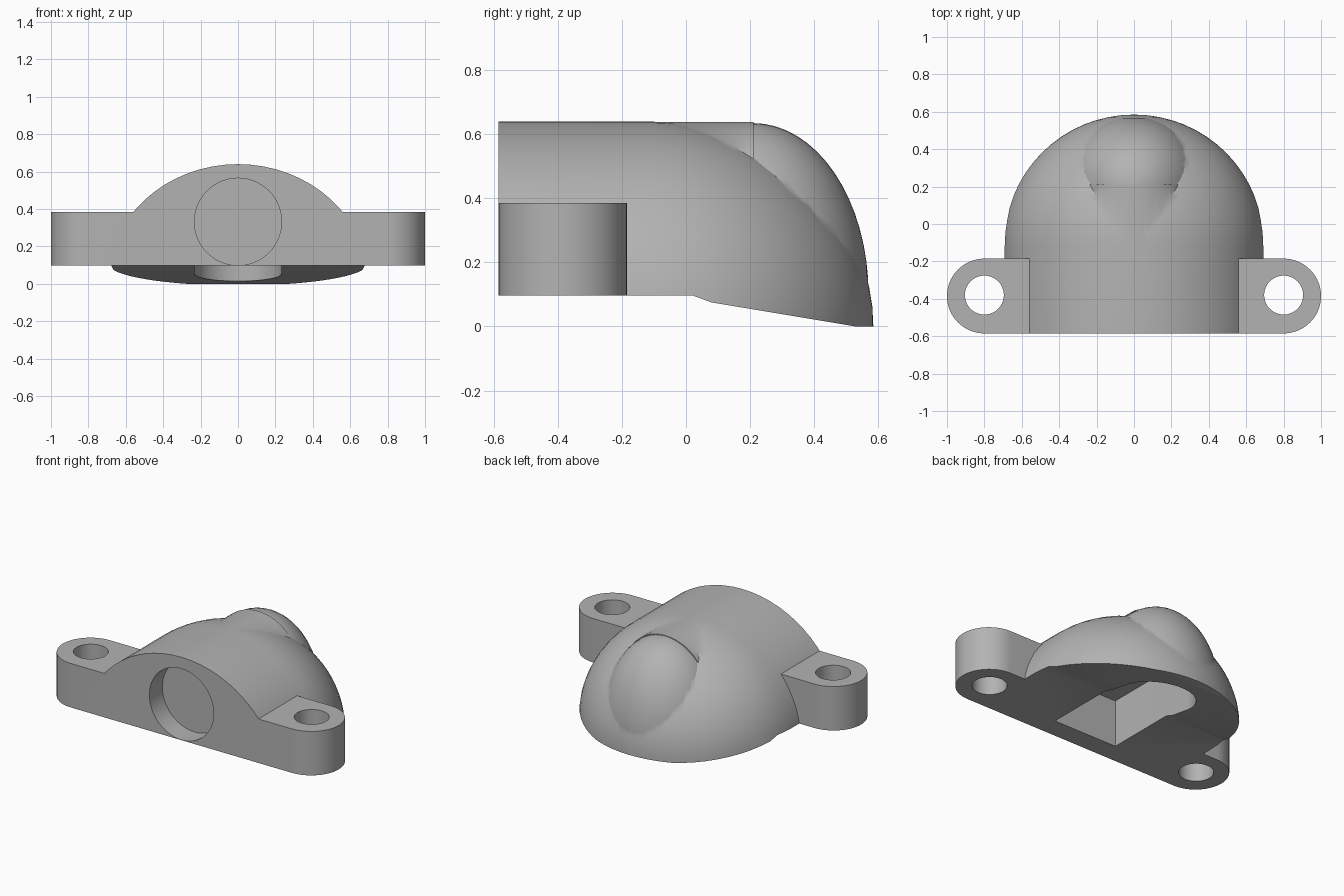
import bpy, bmesh, math
from mathutils import Matrix, Vector

cube = bpy.data.objects.get("Cube")
if cube:
    bpy.data.objects.remove(cube, do_unlink=True)

grey = bpy.data.materials.new("plain grey")
grey.use_nodes = True
color = (0.45, 0.45, 0.45, 1)
grey.diffuse_color = color
grey.node_tree.nodes["Principled BSDF"].inputs["Base Color"].default_value = color

FRONT, FLOOR = -0.585, 0.097
LIE = Matrix.Rotation(math.pi / 2, 4, 'X')


def finish(name, bm):
    bmesh.ops.recalc_face_normals(bm, faces=bm.faces)
    mesh = bpy.data.meshes.new(name)
    bm.to_mesh(mesh)
    bm.free()
    mesh.materials.append(grey)
    obj = bpy.data.objects.new(name, mesh)
    bpy.context.collection.objects.link(obj)
    return obj


def prism(name, points, direction):
    """Extrude a closed outline along a direction."""
    bm = bmesh.new()
    face = bm.faces.new([bm.verts.new(p) for p in points])
    geom = bmesh.ops.extrude_face_region(bm, geom=[face])["geom"]
    verts = [v for v in geom if isinstance(v, bmesh.types.BMVert)]
    bmesh.ops.translate(bm, verts=verts, vec=Vector(direction))
    return finish(name, bm)


def cylinder(name, radius, start, end):
    start, end = Vector(start), Vector(end)
    turn = LIE if abs(end.y - start.y) > 0 else Matrix()
    bm = bmesh.new()
    bmesh.ops.create_cone(bm, cap_ends=True, segments=64, radius1=radius, radius2=radius,
                          depth=(end - start).length,
                          matrix=Matrix.Translation((start + end) / 2) @ turn)
    return finish(name, bm)


def ellipsoid(center, radii):
    bm = bmesh.new()
    place = Matrix.Translation(center) @ Matrix.Diagonal((*radii, 1)) @ LIE
    bmesh.ops.create_uvsphere(bm, u_segments=64, v_segments=32, radius=1, matrix=place)
    return bm


def combine(target, tool, operation):
    """Apply a boolean and remove the tool."""
    mod = target.modifiers.new("boolean", 'BOOLEAN')
    mod.operation, mod.solver, mod.object = operation, 'EXACT', tool
    bpy.context.view_layer.objects.active = target
    bpy.ops.object.modifier_apply(modifier=mod.name)
    bpy.data.objects.remove(tool, do_unlink=True)


# Domed shell: half ellipsoid with its open rim extended to the flat front
dome_y = -0.115
bm = ellipsoid((0, dome_y, 0), (0.7, 0.7, 0.64))
bmesh.ops.delete(bm, geom=[v for v in bm.verts if v.co.y < dome_y - 0.001], context='VERTS')
rim = [e for e in bm.edges if e.is_boundary]
out = bmesh.ops.extrude_edge_only(bm, edges=rim)["geom"]
for v in out:
    if isinstance(v, bmesh.types.BMVert):
        v.co.y = FRONT
bmesh.ops.holes_fill(bm, edges=[e for e in bm.edges if e.is_boundary])
housing = finish("housing", bm)

# Raised channel and its rounded rear end
combine(housing, cylinder("channel", 0.3, (0, -0.25, 0.339), (0, 0.21, 0.339)), 'UNION')
combine(housing, finish("channel_end", ellipsoid((0, 0.21, 0.1), (0.38, 0.36, 0.535))), 'UNION')

# Mounting ears with rounded outer ends
for side in (-1, 1):
    arc = [math.radians(-90 + 180 * i / 32) for i in range(33)]
    outline = [(0.5, FRONT, 0)]
    outline += [(0.8 + 0.2 * math.cos(a), -0.385 + 0.2 * math.sin(a), 0) for a in arc]
    outline += [(0.5, -0.185, 0)]
    outline = [(side * x, y, z) for x, y, z in outline]
    combine(housing, prism("ear", outline, (0, 0, 0.385)), 'UNION')

# Stepped and sloping underside
under = [(-1, FLOOR), (0.02, FLOOR), (0.08, 0.075), (0.53, 0), (1, 0), (1, -1), (-1, -1)]
combine(housing, prism("underside_cut", [(-1.5, y, z) for y, z in under], (3, 0, 0)), 'DIFFERENCE')

# Bolt holes
for side in (-1, 1):
    combine(housing, cylinder("bolt_cut", 0.104, (side * 0.8, -0.38, -0.2),
                              (side * 0.8, -0.38, 0.6)), 'DIFFERENCE')

# Round front opening and the slot behind it, open below
r = 0.233
combine(housing, cylinder("opening_cut", r, (0, -0.8, 0.332), (0, -0.45, 0.332)), 'DIFFERENCE')
arc = [math.pi * i / 32 for i in range(33)]
slot = [(-r, -0.45, -0.2), (r, -0.45, -0.2)]
slot += [(r * math.cos(a), 0.21 + r * math.sin(a), -0.2) for a in arc]
combine(housing, prism("slot_cut", slot, (0, 0, 0.607)), 'DIFFERENCE')

bpy.ops.object.select_all(action='DESELECT')
housing.select_set(True)
bpy.context.view_layer.objects.active = housing
bpy.ops.object.shade_smooth_by_angle(angle=math.radians(30))
